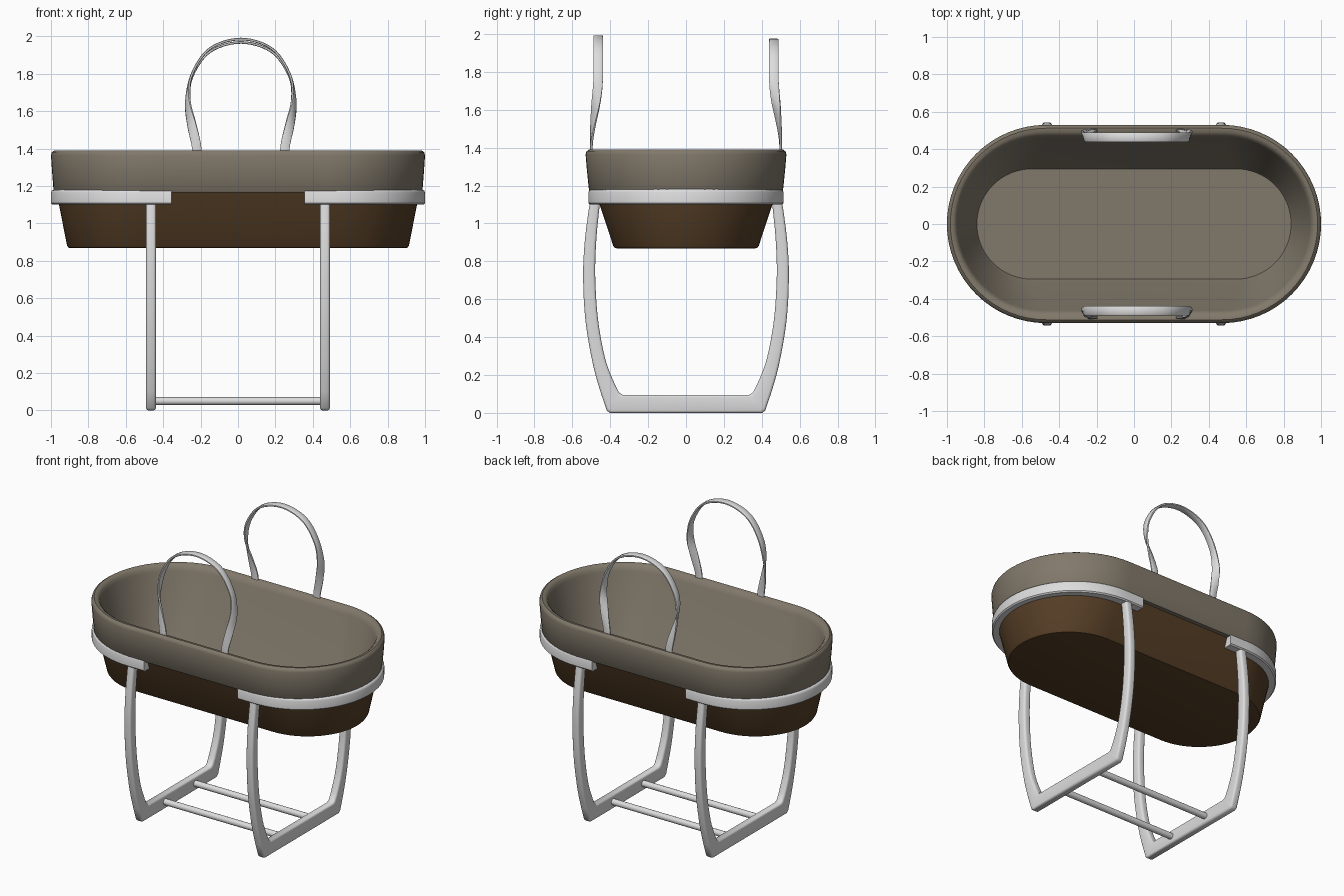
import bpy, bmesh, math
from mathutils import Vector

if "Cube" in bpy.data.objects:
    bpy.data.objects.remove(bpy.data.objects["Cube"])


def material(name, rgb):
    m = bpy.data.materials.new(name)
    m.diffuse_color = (*rgb, 1)
    m.use_nodes = True
    m.node_tree.nodes["Principled BSDF"].inputs["Base Color"].default_value = m.diffuse_color
    return m


FABRIC = material("taupe fabric", (0.22, 0.19, 0.145))
BROWN = material("dark brown", (0.092, 0.048, 0.019))
GREY = material("light grey", (0.72, 0.72, 0.72))


def finish(ob, mat, bevel=0, angle=40):
    ob.data.materials.append(mat)
    bpy.ops.object.select_all(action='DESELECT')
    ob.select_set(True)
    bpy.context.view_layer.objects.active = ob
    if bevel:
        b = ob.modifiers.new("bevel", 'BEVEL')
        b.width, b.segments = bevel, 3
        b.limit_method, b.angle_limit = 'ANGLE', math.radians(50)
        bpy.ops.object.modifier_apply(modifier="bevel")
    bpy.ops.object.shade_smooth_by_angle(angle=math.radians(angle))
    return ob


def loft(name, rings, mat, cap_start=True, cap_end=True, bevel=0):
    """Skin a list of closed rings with quads."""
    bm = bmesh.new()
    vs = [[bm.verts.new(p) for p in r] for r in rings]
    n = len(vs[0])
    for a, b in zip(vs, vs[1:]):
        for i in range(n):
            j = (i + 1) % n
            bm.faces.new((a[i], a[j], b[j], b[i]))
    if cap_start:
        bm.faces.new(vs[0][::-1])
    if cap_end:
        bm.faces.new(vs[-1])
    bmesh.ops.recalc_face_normals(bm, faces=bm.faces[:])
    me = bpy.data.meshes.new(name)
    bm.to_mesh(me)
    bm.free()
    ob = bpy.data.objects.new(name, me)
    bpy.context.collection.objects.link(ob)
    return finish(ob, mat, bevel)


def spline(pts, steps):
    """Catmull-Rom curve through points of any dimension."""
    out = []
    for i in range(len(pts) - 1):
        p = [pts[max(0, min(len(pts) - 1, i + k))] for k in (-1, 0, 1, 2)]
        for s in range(steps):
            t = s / steps
            out.append(tuple(
                0.5 * (2 * b + (c - a) * t + (2 * a - 5 * b + 4 * c - d) * t * t
                       + (3 * b - a - 3 * c + d) * t ** 3)
                for a, b, c, d in zip(*p)))
    return out + [tuple(pts[-1])]


def stadium(hx, hy, z, n=32):
    ring = []
    for side in (1, -1):
        for i in range(n + 1):
            a = -math.pi / 2 + math.pi * i / n
            ring.append((side * (hx - hy + hy * math.cos(a)), side * hy * math.sin(a), z))
    return ring


# Fabric liner: outer band, rounded rim, sloping inner wall and floor
loft("fabric_liner", [stadium(*l) for l in (
    (0.95, 0.47, 1.165), (0.981, 0.506, 1.165), (0.986, 0.512, 1.173),
    (0.995, 0.524, 1.29), (1.0, 0.53, 1.365), (0.995, 0.525, 1.381),
    (0.982, 0.512, 1.39), (0.965, 0.492, 1.388), (0.951, 0.474, 1.376),
    (0.942, 0.462, 1.35), (0.85, 0.307, 0.95), (0.84, 0.295, 0.93))],
    FABRIC, cap_start=False)

# Brown lower basket
loft("basket_base", [stadium(*l) for l in (
    (0.895, 0.363, 0.868), (0.907, 0.376, 0.871), (0.914, 0.384, 0.882),
    (0.957, 0.456, 1.1), (0.97, 0.482, 1.175))], BROWN, cap_end=False)

# Support bands wrapping each end of the basket
for side, label in ((-1, "left"), (1, "right")):
    path = [(0.355, -0.515, 0, -1)]
    for i in range(41):
        a = -math.pi / 2 + math.pi * i / 40
        c, s = math.cos(a), math.sin(a)
        path.append((0.485 + 0.515 * c, 0.515 * s, c, s))
    path.append((0.355, 0.515, 0, 1))
    section = ((-0.06, 1.1), (-0.008, 1.1), (0, 1.108), (0, 1.165),
               (-0.004, 1.175), (-0.014, 1.181), (-0.06, 1.181))
    loft(label + "_support_band",
         [[(side * (x + o * nx), y + o * ny, z) for o, z in section]
          for x, y, nx, ny in path], GREY)

# Leg frames: bowed uprights joined by a deep foot bar
# each entry: outer y, outer z, inner y, inner z
upright = spline([(0.505, 1.13, 0.452, 1.13), (0.533, 0.92, 0.473, 0.92),
                  (0.543, 0.72, 0.479, 0.72), (0.530, 0.48, 0.464, 0.49),
                  (0.490, 0.25, 0.425, 0.28), (0.448, 0.10, 0.373, 0.145)], 4)
upright += [(0.418, 0.012, 0.352, 0.106), (0.402, 0.0, 0.333, 0.095)]
frame = upright + [(-a, b, -c, d) for a, b, c, d in reversed(upright)]
for side, label in ((-1, "left"), (1, "right")):
    x0, x1 = side * 0.465 - 0.026, side * 0.465 + 0.026
    loft(label + "_leg_frame",
         [[(x0, yo, zo), (x1, yo, zo), (x1, yi, zi), (x0, yi, zi)]
          for yo, zo, yi, zi in frame], GREY, bevel=0.014)

# Cross bars between the leg frames
for y, label in ((-0.165, "front"), (0.165, "back")):
    loft(label + "_cross_bar",
         [[(x, y + 0.021 * math.cos(a), 0.05 + 0.021 * math.sin(a))
           for a in (math.tau * i / 20 for i in range(20))]
          for x in (-0.46, 0.46)], GREY)

# Carry handles: ribbons flat to the wall at the base, twisting over the top
half = [(-0.22, 1.35), (-0.223, 1.42), (-0.247, 1.53), (-0.268, 1.66),
        (-0.245, 1.80), (-0.15, 1.935)]
ribbon = ((-0.025, -0.004), (-0.021, -0.007), (0.021, -0.007), (0.025, -0.004),
          (0.025, 0.004), (0.021, 0.007), (-0.021, 0.007), (-0.025, 0.004))


def handle(name, side, top):
    k = (top - 1.39) / (1.986 - 1.39)
    pts = half + [(0.015, 1.986)] + [(0.03 - x, z) for x, z in reversed(half)]
    path = spline([(x, 1.39 + (z - 1.39) * k) for x, z in pts], 6)
    rings = []
    for i, (x, z) in enumerate(path):
        a, b = path[max(i - 1, 0)], path[min(i + 1, len(path) - 1)]
        t = Vector((b[0] - a[0], 0, b[1] - a[1])).normalized()
        n, yv = Vector((-t.z, 0, t.x)), Vector((0, 1, 0))
        s = max(0, min(1, (z - 1.39) / 0.4))
        s = s * s * (3 - 2 * s)
        phi = math.pi / 2 * (1 - s)
        w = yv * math.cos(phi) + n * math.sin(phi)
        d = n * math.cos(phi) - yv * math.sin(phi)
        c = Vector((x, side * (0.5 - 0.037 * s), z))
        rings.append([c + w * u + d * v for u, v in ribbon])
    loft(name, rings, GREY)


handle("front_handle", -1, 1.986)
handle("back_handle", 1, 1.968)
